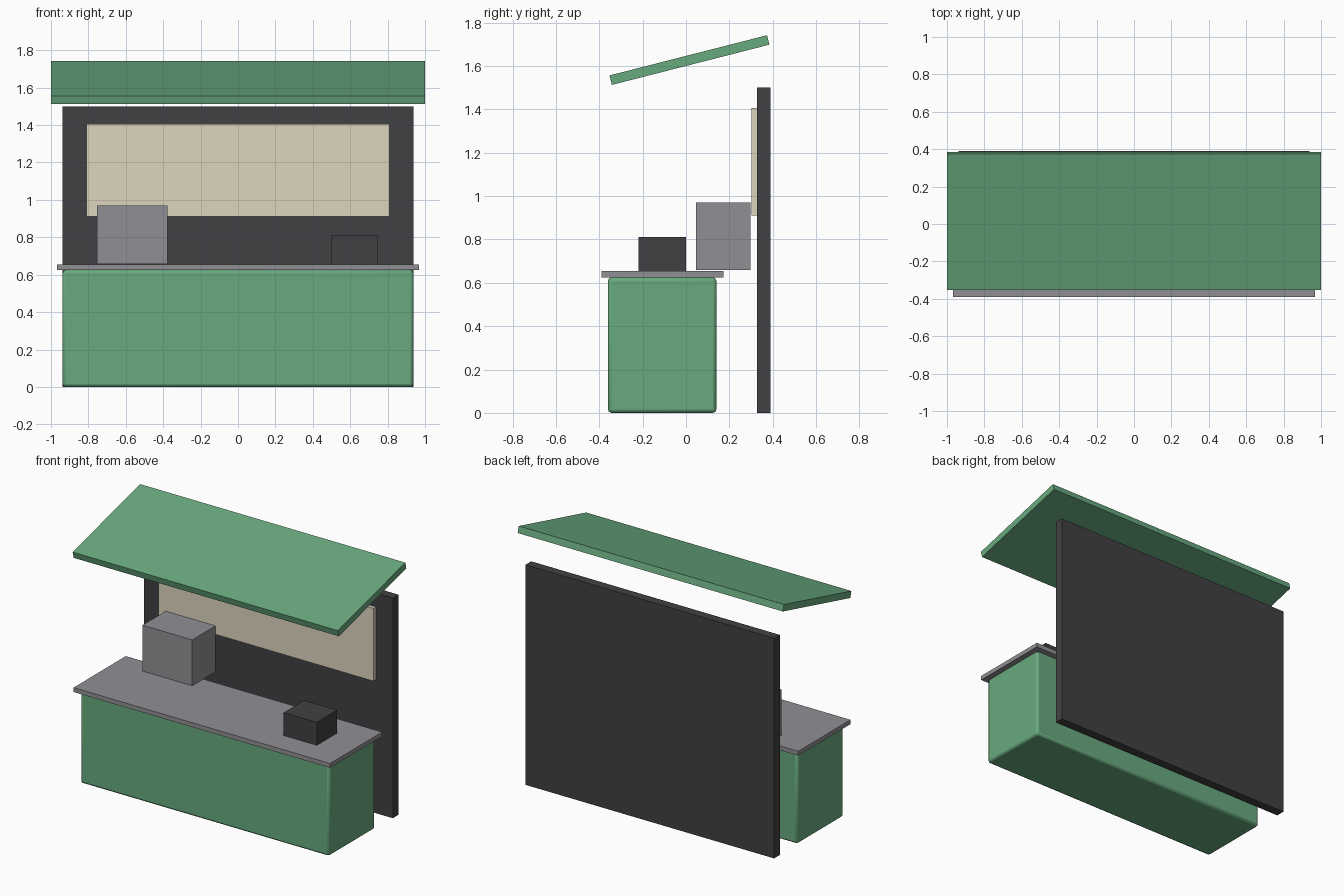
import bpy

if "Cube" in bpy.data.objects:
    bpy.data.objects.remove(bpy.data.objects["Cube"])


def material(name, rgb):
    m = bpy.data.materials.new(name)
    m.diffuse_color = (*rgb, 1)
    m.use_nodes = True
    m.node_tree.nodes["Principled BSDF"].inputs["Base Color"].default_value = m.diffuse_color
    return m


green = material("green_paint", (0.14, 0.40, 0.21))
dark = material("dark_panel", (0.053, 0.053, 0.056))
cream = material("cream_board", (0.72, 0.66, 0.51))
steel = material("steel", (0.28, 0.28, 0.30))


def box(name, x, y, z, mat, bevel=0, tilt=0):
    """Box from (min, max) extents, optionally bevelled and tilted about x."""
    spans = (x, y, z)
    bpy.ops.mesh.primitive_cube_add(size=1, location=[(a + b) / 2 for a, b in spans])
    ob = bpy.context.object
    ob.name = name
    ob.scale = [b - a for a, b in spans]
    bpy.ops.object.transform_apply(location=False, rotation=False, scale=True)
    ob.rotation_euler.x = tilt
    ob.data.materials.append(mat)
    if bevel:
        mod = ob.modifiers.new("soft_edges", 'BEVEL')
        mod.width = bevel
        mod.segments = 2
        bpy.ops.object.shade_smooth_by_angle()
    return ob


# Serving counter and its overhanging worktop
box("counter_base", (-0.9375, 0.9375), (-0.36, 0.14), (0, 0.625), green, bevel=0.016)
box("worktop", (-0.967, 0.967), (-0.39, 0.172), (0.625, 0.655), steel)

# Appliance and till on the worktop
box("appliance", (-0.753, -0.378), (0.047, 0.297), (0.658, 0.971), steel)
box("till", (0.498, 0.748), (-0.219, 0.0), (0.655, 0.811), dark)

# Back wall with menu board
box("back_wall", (-0.9375, 0.9375), (0.328, 0.39), (0, 1.5), dark)
box("menu_board", (-0.81, 0.81), (0.302, 0.333), (0.91, 1.406), cream)

# Sloping awning, higher at the back
box("awning", (-1, 1), (-0.359, 0.391), (1.6045, 1.6495), green, tilt=0.25)
